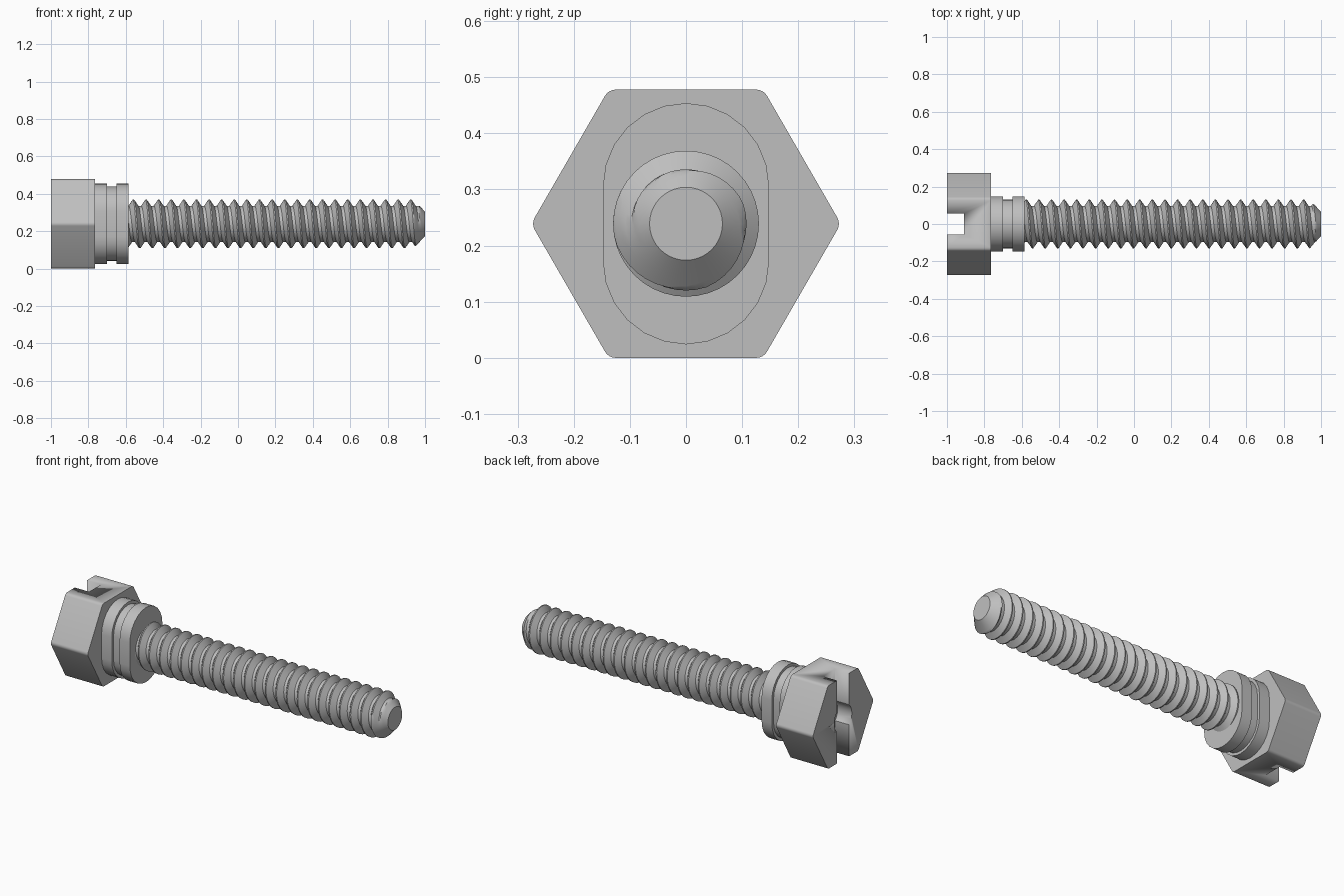
import bpy, bmesh, math
from mathutils import Matrix

if "Cube" in bpy.data.objects:
    bpy.data.objects.remove(bpy.data.objects["Cube"])

ZC = 0.239          # height of the screw axis

steel = bpy.data.materials.new("grey steel")
steel.diffuse_color = (0.52, 0.52, 0.52, 1)
steel.use_nodes = True
steel.node_tree.nodes["Principled BSDF"].inputs["Base Color"].default_value = steel.diffuse_color


def finish(name, bm, angle=30):
    bmesh.ops.remove_doubles(bm, verts=bm.verts, dist=1e-5)
    bmesh.ops.recalc_face_normals(bm, faces=bm.faces)
    me = bpy.data.meshes.new(name)
    bm.to_mesh(me)
    bm.free()
    ob = bpy.data.objects.new(name, me)
    ob.location.z = ZC
    me.materials.append(steel)
    bpy.context.collection.objects.link(ob)
    bpy.ops.object.select_all(action='DESELECT')
    ob.select_set(True)
    bpy.context.view_layer.objects.active = ob
    bpy.ops.object.shade_smooth_by_angle(angle=math.radians(angle))
    return ob


def loft(bm, sections):
    """Join equal-length loops of points and cap both ends."""
    rings = [[bm.verts.new(p) for p in s] for s in sections]
    n = len(rings[0])
    for a, b in zip(rings, rings[1:]):
        for i in range(n):
            j = (i + 1) % n
            bm.faces.new((a[i], a[j], b[j], b[i]))
    bm.faces.new(rings[0])
    bm.faces.new(rings[-1])


# Hexagonal head with rounded corners
def hexagon(x, flat=0.239, fillet=0.022, steps=4):
    pts = []
    c = (flat - fillet) / math.cos(math.pi / 6)
    for k in range(6):
        for s in range(steps + 1):
            a = math.radians(60 * k - 30 + 60 * s / steps)
            b = math.radians(60 * k)
            pts.append((x, c * math.cos(b) + fillet * math.cos(a),
                        c * math.sin(b) + fillet * math.sin(a)))
    return pts


bm = bmesh.new()
loft(bm, [hexagon(-1), hexagon(-0.765)])
head = finish("hex_head", bm)

# Cutters: screwdriver slot and round centre recess
bm = bmesh.new()
bmesh.ops.create_cube(bm, size=1, matrix=Matrix.Translation((-1.01, 0, 0))
                      @ Matrix.Diagonal((0.2, 0.11, 0.8, 1)))
slot = finish("slot_cutter", bm)
bm = bmesh.new()
bmesh.ops.create_cone(bm, cap_ends=True, segments=32, radius1=0.08, radius2=0.08, depth=0.2,
                      matrix=Matrix.Translation((-1.01, 0, 0)) @ Matrix.Rotation(math.pi / 2, 4, 'Y'))
recess = finish("recess_cutter", bm)

bpy.context.view_layer.objects.active = head
for cutter in (slot, recess):
    mod = head.modifiers.new("cut", 'BOOLEAN')
    mod.object = cutter
    mod.operation = 'DIFFERENCE'
    mod.solver = 'EXACT'
    head.modifiers.move(len(head.modifiers) - 1, 0)
    bpy.ops.object.modifier_apply(modifier=mod.name)
    bpy.data.objects.remove(cutter)
    bpy.context.view_layer.objects.active = head


# Grooved oblong collar behind the head
def oblong(x, r, half=0.067, steps=12):
    pts = []
    for side in (0, 1):
        for s in range(steps + 1):
            a = math.pi * (side + s / steps)
            pts.append((x, r * math.cos(a), r * math.sin(a) + (half, -half)[side]))
    return pts


bm = bmesh.new()
loft(bm, [oblong(x, r) for x, r in ((-0.765, 0.148), (-0.70, 0.148), (-0.70, 0.132),
                                    (-0.65, 0.132), (-0.65, 0.148), (-0.585, 0.148))])
finish("collar", bm)

# Threaded shank: surface rows follow a right-handed helix
PITCH, X0, X1 = 0.0674, -0.60, 1.0
ROOT, CREST, TIP = 0.097, 0.13, 0.065
CREST_X = -0.559                    # a crest position on the top line
N = 40                              # steps per turn
ROWS = (0, 0.05, 0.16, 0.27, 0.38, 0.5, 0.62, 0.73, 0.84, 0.95)


def radius(x, a):
    u = ((x - CREST_X) / PITCH - a / (2 * math.pi)) % 1
    d = min(u, 1 - u)
    t = min(max((d - 0.05) / 0.33, 0), 1)
    return min(CREST + (ROOT - CREST) * t, TIP + (X1 - x) * 1.08)


def point(k, u):
    a = 2 * math.pi * k / N         # measured from the top line
    x = min(max(CREST_X + PITCH * (u + k / N), X0), X1)
    r = radius(x, a)
    return (x, -r * math.sin(a), r * math.cos(a))


bm = bmesh.new()
first = -3 * N
last = (int((X1 - CREST_X) / PITCH) + 3) * N
grid = [[bm.verts.new(point(k, u)) for u in ROWS] for k in range(first, last)]
for k in range(len(grid) - N - 1):
    a, b = grid[k] + [grid[k + N][0]], grid[k + 1] + [grid[k + N + 1][0]]
    for j in range(len(ROWS)):
        bm.faces.new((a[j], a[j + 1], b[j + 1], b[j]))
bmesh.ops.remove_doubles(bm, verts=bm.verts, dist=1e-5)
bmesh.ops.dissolve_degenerate(bm, dist=1e-5, edges=bm.edges)
flat = [f for f in bm.faces if f.calc_area() < 1e-9]
bmesh.ops.delete(bm, geom=flat, context='FACES')
bmesh.ops.holes_fill(bm, edges=[e for e in bm.edges if e.is_boundary], sides=0)
finish("threaded_shank", bm, 28)
